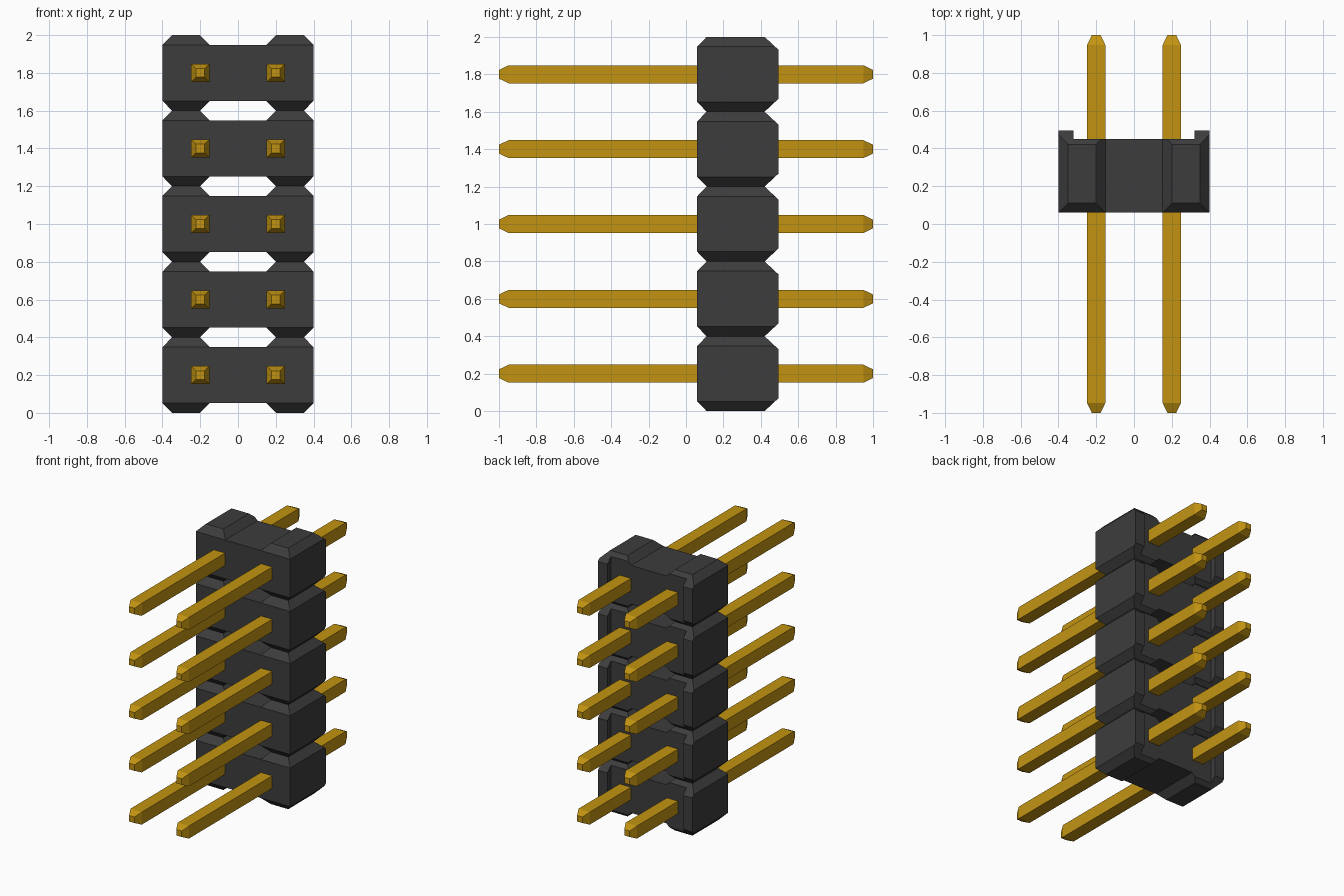
import bpy, bmesh
from mathutils import Vector

if "Cube" in bpy.data.objects:
    bpy.data.objects.remove(bpy.data.objects["Cube"], do_unlink=True)


def material(name, rgb, metallic=0.0):
    m = bpy.data.materials.new(name)
    m.use_nodes = True
    m.diffuse_color = (*rgb, 1)
    m.node_tree.nodes["Principled BSDF"].inputs["Base Color"].default_value = (*rgb, 1)
    return m


PLASTIC = material("dark grey plastic", (0.046, 0.046, 0.046))
GOLD = material("gold metal", (0.545, 0.295, 0.006))


def finish(name, bm, mat):
    bmesh.ops.recalc_face_normals(bm, faces=bm.faces[:])
    mesh = bpy.data.meshes.new(name)
    bm.to_mesh(mesh)
    bm.free()
    mesh.materials.append(mat)
    ob = bpy.data.objects.new(name, mesh)
    bpy.context.collection.objects.link(ob)
    return ob


def prism(name, points, extrude, mat):
    """Closed outline swept along a vector."""
    bm = bmesh.new()
    face = bm.faces.new([bm.verts.new(p) for p in points])
    swept = bmesh.ops.extrude_face_region(bm, geom=[face])["geom"]
    verts = [g for g in swept if isinstance(g, bmesh.types.BMVert)]
    bmesh.ops.translate(bm, verts=verts, vec=Vector(extrude))
    return finish(name, bm, mat)


# One housing cell: front outline, trimmed by the side outline and a back recess
H = 0.148
quarter = [(0.15, H), (0.25, 0.25), (0.30, 0.25), (0.40, H)]
right = quarter + [(x, -z) for x, z in reversed(quarter)]
outline = right + [(-x, -z) for x, z in right]
cell = prism("housing_1", [(x, -0.1, z) for x, z in outline], (0, 0.8, 0), PLASTIC)

top = [(0.06, H), (0.11, 0.20), (0.42, 0.20), (0.495, 0.13)]
side = top + [(y, -z) for y, z in reversed(top)]
trim = prism("side_trim", [(-0.6, y, z) for y, z in side], (1.2, 0, 0), PLASTIC)

recess = prism("back_recess", [(x, 0.45, z) for x, z in
               ((-0.32, -0.4), (0.32, -0.4), (0.32, 0.4), (-0.32, 0.4))],
               (0, 0.3, 0), PLASTIC)

for cutter, op in ((trim, 'INTERSECT'), (recess, 'DIFFERENCE')):
    cutter.hide_render = True
    mod = cell.modifiers.new(cutter.name, 'BOOLEAN')
    mod.operation, mod.object, mod.solver = op, cutter, 'EXACT'

# Bake the cuts, then drop the cutters
bpy.context.view_layer.update()
graph = bpy.context.evaluated_depsgraph_get()
baked = bpy.data.meshes.new_from_object(cell.evaluated_get(graph))
cell.modifiers.clear()
cell.data = baked
for cutter in (trim, recess):
    bpy.data.objects.remove(cutter, do_unlink=True)


def pin(name, x, z):
    """Square pin along y with tapered tips."""
    bm = bmesh.new()
    rings = []
    for y, r in ((-1, 0.023), (-0.948, 0.048), (0.948, 0.048), (1, 0.023)):
        rings.append([bm.verts.new((sx * r, y, sz * r))
                      for sx, sz in ((-1, -1), (1, -1), (1, 1), (-1, 1))])
    for a, b in zip(rings, rings[1:]):
        for i in range(4):
            j = (i + 1) % 4
            bm.faces.new((a[i], a[j], b[j], b[i]))
    bm.faces.new(rings[0])
    bm.faces.new(rings[-1])
    ob = finish(name, bm, GOLD)
    ob.location = (x, 0, z)


# Stack five cells, each with a pair of pins
for i in range(5):
    z = 0.2 + 0.4 * i
    ob = cell
    if i:
        ob = cell.copy()
        ob.name = f"housing_{i + 1}"
        bpy.context.collection.objects.link(ob)
    ob.location.z = z
    pin(f"left_pin_{i + 1}", 0.2, z)
    pin(f"right_pin_{i + 1}", -0.2, z)
